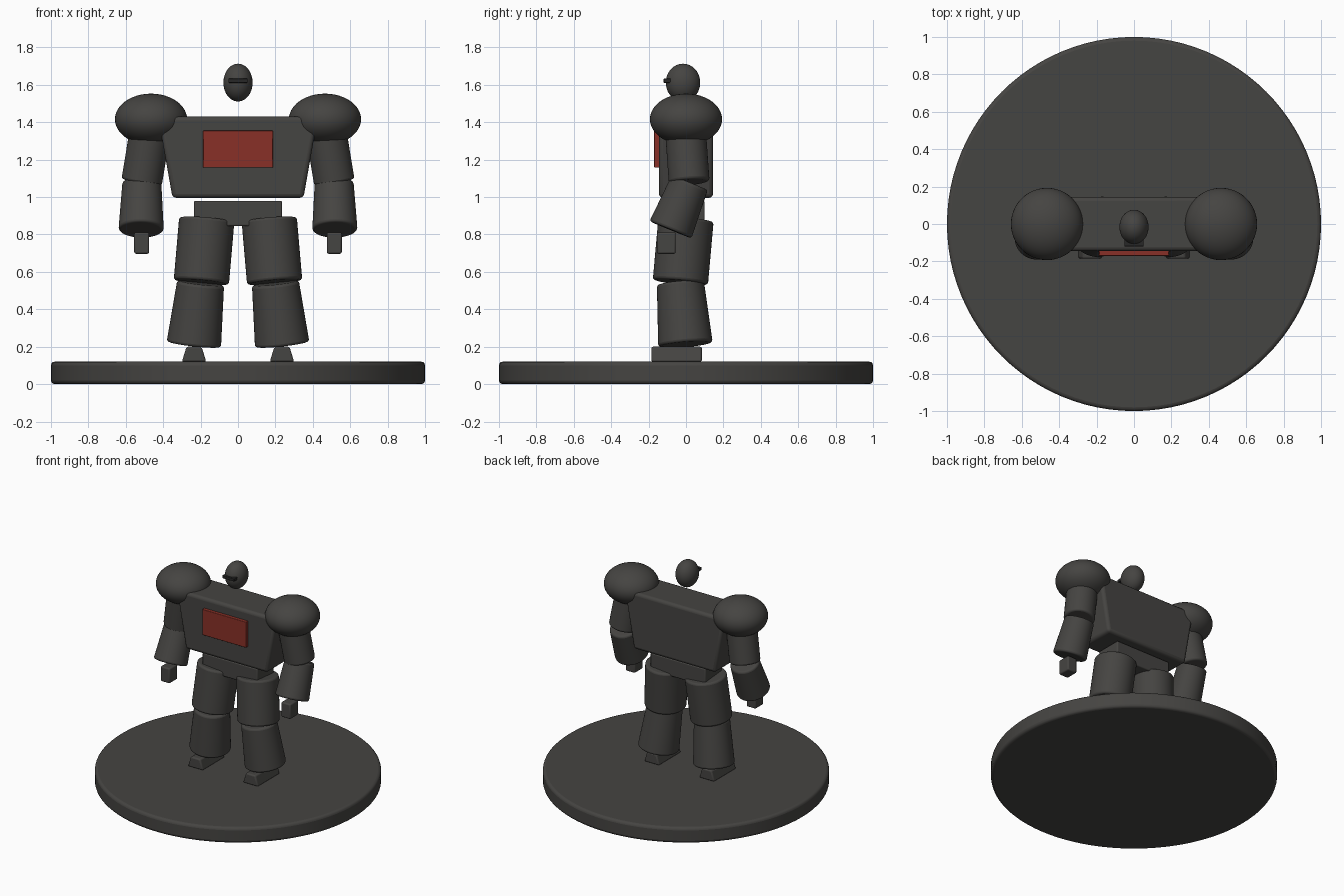
import bpy, bmesh
from mathutils import Vector, Matrix

if "Cube" in bpy.data.objects:
    bpy.data.objects.remove(bpy.data.objects["Cube"])


def paint(name, color):
    mat = bpy.data.materials.new(name)
    mat.diffuse_color = (*color, 1)
    mat.use_nodes = True
    mat.node_tree.nodes["Principled BSDF"].inputs["Base Color"].default_value = mat.diffuse_color
    return mat


dark = paint("dark_grey", (0.06, 0.058, 0.054))
red = paint("red", (0.25, 0.03, 0.02))
black = paint("black", (0.02, 0.02, 0.02))


def finish(name, bm, bevel=0.0, mat=dark):
    bmesh.ops.recalc_face_normals(bm, faces=bm.faces)
    me = bpy.data.meshes.new(name)
    bm.to_mesh(me)
    bm.free()
    me.materials.append(mat)
    ob = bpy.data.objects.new(name, me)
    bpy.context.collection.objects.link(ob)
    if bevel:
        mod = ob.modifiers.new("bevel", "BEVEL")
        mod.width, mod.segments = bevel, 3
        mod.limit_method, mod.angle_limit = "ANGLE", 0.7
    bpy.ops.object.select_all(action="DESELECT")
    ob.select_set(True)
    bpy.context.view_layer.objects.active = ob
    bpy.ops.object.shade_smooth_by_angle(angle=0.6)
    return ob


def block(name, center, size, bevel, top_scale=1.0, mat=dark):
    """Box whose top can be wider or narrower in x."""
    bm = bmesh.new()
    bmesh.ops.create_cube(bm, size=1)
    for v in bm.verts:
        k = top_scale if v.co.z > 0 else 1
        v.co = Vector((v.co.x * size[0] * k, v.co.y * size[1], v.co.z * size[2])) + Vector(center)
    return finish(name, bm, bevel, mat)


def limb(name, start, end, r1, r2, bevel=0.014, segments=48):
    """Tapered cylinder running from start to end."""
    a, b = Vector(start), Vector(end)
    bm = bmesh.new()
    turn = (b - a).to_track_quat("Z", "Y").to_matrix().to_4x4()
    bmesh.ops.create_cone(bm, cap_ends=True, segments=segments, radius1=r1, radius2=r2,
                          depth=(b - a).length,
                          matrix=Matrix.Translation((a + b) / 2) @ turn)
    return finish(name, bm, bevel)


def ellipsoid(name, center, radii):
    bm = bmesh.new()
    bmesh.ops.create_uvsphere(bm, u_segments=48, v_segments=24, radius=1,
                              matrix=Matrix.Translation(center) @ Matrix.Diagonal((*radii, 1)))
    return finish(name, bm)


# display base
limb("base", (0, 0, 0), (0, 0, 0.12), 1, 1, 0.02, 96)

# trunk
block("torso", (0, 0, 1.213), (0.70, 0.29, 0.435), 0.022, 1.22)
block("chest_plate", (0, -0.155, 1.256), (0.374, 0.03, 0.198), 0.004, mat=red)
block("pelvis", (0, 0, 0.912), (0.47, 0.2, 0.134), 0.008)

# head
ellipsoid("head", (0, -0.016, 1.612), (0.078, 0.092, 0.101))
block("visor", (0, -0.1, 1.622), (0.104, 0.04, 0.022), 0.004, mat=black)

# arms and legs on both sides
for side, s in (("left", 1), ("right", -1)):
    ellipsoid(f"{side}_shoulder", (s * 0.465, 0, 1.416), (0.193, 0.193, 0.137))
    limb(f"{side}_upper_arm", (s * 0.464, -0.005, 1.39), (s * 0.515, 0.017, 1.08), 0.109, 0.109)
    limb(f"{side}_forearm", (s * 0.514, 0.02, 1.077), (s * 0.518, -0.083, 0.825), 0.104, 0.121)
    block(f"{side}_hand", (s * 0.515, -0.105, 0.754), (0.08, 0.1, 0.115), 0.01)
    limb(f"{side}_thigh", (s * 0.167, 0.0, 0.88), (s * 0.196, -0.03, 0.545), 0.148, 0.148)
    limb(f"{side}_shin", (s * 0.2, -0.03, 0.54), (s * 0.236, -0.003, 0.212), 0.126, 0.146)
    block(f"{side}_foot", (s * 0.235, -0.05, 0.16), (0.13, 0.27, 0.08), 0.01, 0.62)
